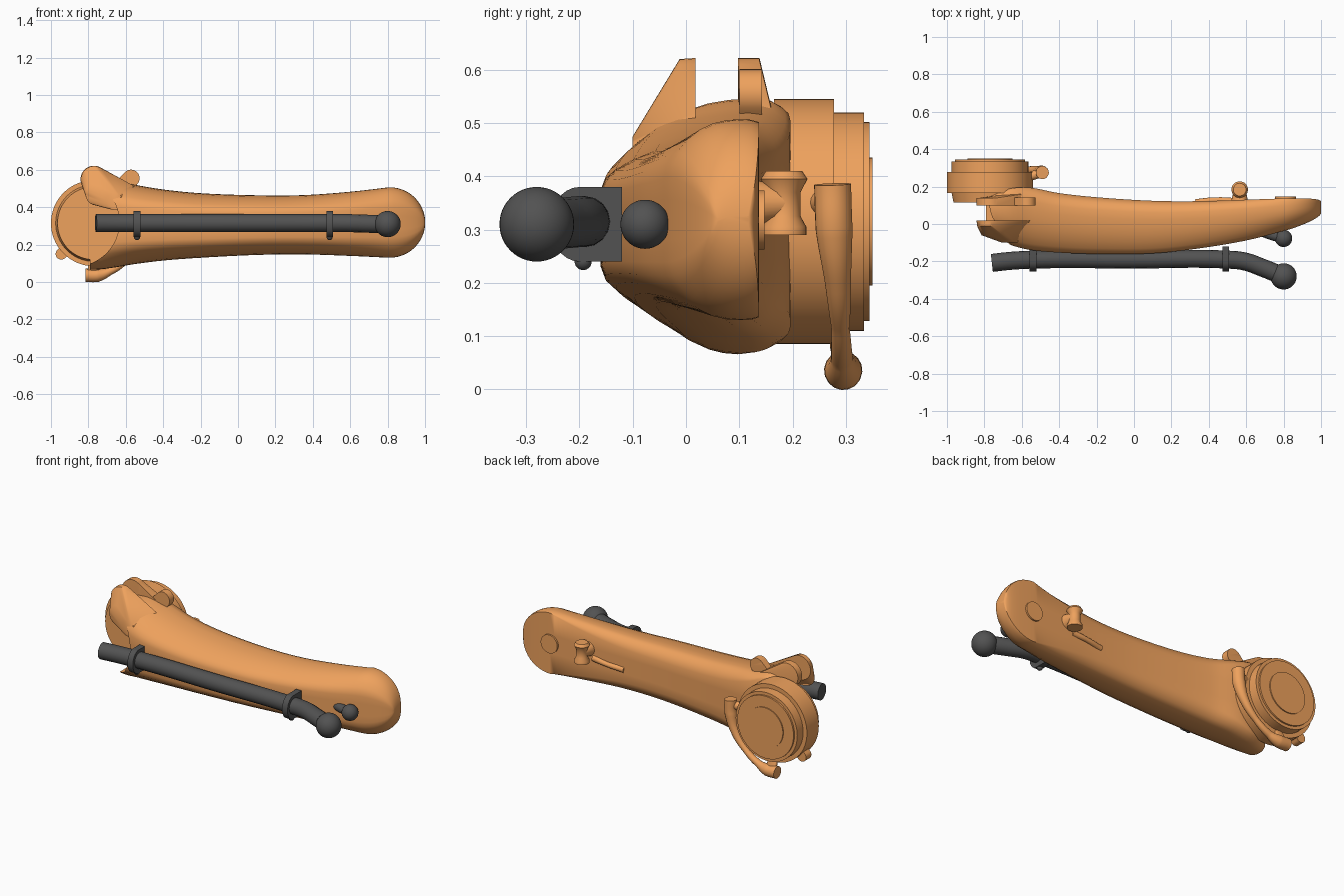
import bpy, bmesh, math
from mathutils import Vector

if "Cube" in bpy.data.objects:
    bpy.data.objects.remove(bpy.data.objects["Cube"])


def material(name, rgb):
    m = bpy.data.materials.new(name)
    m.diffuse_color = (*rgb, 1)
    m.use_nodes = True
    m.node_tree.nodes["Principled BSDF"].inputs["Base Color"].default_value = m.diffuse_color
    return m


ORANGE = material("orange_paint", (0.86, 0.36, 0.11))
DARK = material("dark_rubber", (0.085, 0.085, 0.085))


def finish(ob, mat, angle=35):
    ob.data.materials.append(mat)
    bpy.ops.object.select_all(action='DESELECT')
    ob.select_set(True)
    bpy.context.view_layer.objects.active = ob
    bpy.ops.object.shade_smooth_by_angle(angle=math.radians(angle))
    return ob


def from_bmesh(name, bm):
    bmesh.ops.recalc_face_normals(bm, faces=bm.faces)
    me = bpy.data.meshes.new(name)
    bm.to_mesh(me)
    bm.free()
    ob = bpy.data.objects.new(name, me)
    bpy.context.collection.objects.link(ob)
    return ob


def loft(name, loops):
    """Skin a list of closed point loops and cap both ends."""
    bm = bmesh.new()
    rings = [[bm.verts.new(p) for p in loop] for loop in loops]
    for a, b in zip(rings, rings[1:]):
        for i in range(len(a)):
            bm.faces.new((a[i], a[i - 1], b[i - 1], b[i]))
    bm.faces.new(rings[0])
    bm.faces.new(rings[-1])
    return from_bmesh(name, bm)


def disc(x, y, z, r, n=64):
    """Circle of points facing y."""
    return [(x + r * math.cos(t), y, z + r * math.sin(t))
            for t in (2 * math.pi * i / n for i in range(n))]


def lathe_y(name, x, z, profile):
    return loft(name, [disc(x, y, z, r) for y, r in profile])


def hull(name, discs, mat, angle=35):
    """Convex hull of discs facing y: (x, y, z, radius)."""
    bm = bmesh.new()
    for d in discs:
        for p in disc(*d, 32):
            bm.verts.new(p)
    bmesh.ops.convex_hull(bm, input=bm.verts[:])
    loose = [v for v in bm.verts if not v.link_faces]
    bmesh.ops.delete(bm, geom=loose, context='VERTS')
    return finish(from_bmesh(name, bm), mat, angle)


def tube(name, pts, radius, mat):
    """Smooth tube; pts = (x, y, z, radius factor)."""
    cu = bpy.data.curves.new(name, 'CURVE')
    cu.dimensions = '3D'
    cu.bevel_depth, cu.bevel_resolution = radius, 6
    cu.use_fill_caps, cu.resolution_u = True, 12
    sp = cu.splines.new('BEZIER')
    sp.bezier_points.add(len(pts) - 1)
    for p, (x, y, z, f) in zip(sp.bezier_points, pts):
        p.co, p.radius = (x, y, z), f
        p.handle_left_type = p.handle_right_type = 'AUTO'
    ob = bpy.data.objects.new(name, cu)
    bpy.context.collection.objects.link(ob)
    bpy.ops.object.select_all(action='DESELECT')
    ob.select_set(True)
    bpy.context.view_layer.objects.active = ob
    bpy.ops.object.convert(target='MESH')
    return finish(bpy.context.object, mat)


def ball(name, loc, r, mat):
    bpy.ops.mesh.primitive_uv_sphere_add(segments=40, ring_count=24, radius=r, location=loc)
    bpy.context.object.name = name
    return finish(bpy.context.object, mat)


def hermite(rows, x):
    """Smooth interpolation of rows keyed by their first value."""
    i = max(k for k in range(len(rows) - 1) if rows[k][0] <= x)

    def slope(k, c):
        a, b = max(k - 1, 0), min(k + 1, len(rows) - 1)
        return (rows[b][c] - rows[a][c]) / (rows[b][0] - rows[a][0])
    w = rows[i + 1][0] - rows[i][0]
    t = (x - rows[i][0]) / w
    return [(2 * t**3 - 3 * t**2 + 1) * rows[i][c] + (t**3 - 2 * t**2 + t) * w * slope(i, c)
            + (3 * t**2 - 2 * t**3) * rows[i + 1][c] + (t**3 - t**2) * w * slope(i + 1, c)
            for c in range(1, len(rows[0]))]


# Arm body: stations of x, bottom z, top z, front y, back y, back fullness
stations = [
    (-0.79, .066, .53, -.055, .14, .9), (-0.74, .068, .54, -.08, .16, .9),
    (-0.66, .078, .545, -.112, .19, .9), (-0.56, .095, .522, -.138, .195, .8),
    (-0.40, .115, .495, -.153, .165, .65), (-0.20, .13, .475, -.16, .143, .6),
    (0.10, .145, .464, -.157, .124, .6), (0.35, .148, .465, -.13, .122, .65),
    (0.60, .140, .483, -.088, .130, .8), (0.81, .130, .507, -.035, .137, .97)]
sections = []
for k in range(57):
    x = -0.79 + 1.60 * k / 56
    sections.append((x, *hermite(stations, x)))
for k in range(1, 13):
    a = math.pi / 2 * k / 12.3
    c = math.cos(a)
    sections.append((.81 + .191 * math.sin(a), .3185 - .1885 * c, .3185 + .1885 * c,
                     -.035 + .055 * math.sin(a) + .04 * (1 - c), .137 - .02 * (1 - c)**2, .97))
loops = []
for x, zb, zt, yf, yb, bk in sections:
    half = [(0, .2), (0, .42), (.03, .56), (.10, .67), (.22, .80), (.36, .90), (.50, .96),
            (.64, .99), (.78, 1), (.90, .5 + .5 * bk**.25), (.97, .35 + .65 * bk), (1, bk), (1, .3)]
    prof = half + [(u, -v) for u, v in reversed(half)]
    zc, h = (zb + zt) / 2, (zt - zb) / 2
    loops.append([(x, yf + (yb - yf) * u, zc + h * v) for u, v in prof])
body = loft("arm_body", loops)

# Round relief cut in the joint end
cutter = lathe_y("relief_cutter", -.87, .32, [(-.4, .235), (.11, .235)])
cutter.hide_render = True
mod = body.modifiers.new("relief", 'BOOLEAN')
mod.operation, mod.solver, mod.object = 'DIFFERENCE', 'EXACT', cutter
bpy.context.view_layer.objects.active = body
bpy.ops.object.modifier_apply(modifier="relief")
bpy.data.objects.remove(cutter)
finish(body, ORANGE, 55)

# Joint housing with stepped cover, and pivot cap at the far end
finish(lathe_y("joint_housing", -.77, .315, [
    (.115, .195), (.165, .205), (.165, .23), (.278, .23), (.278, .205), (.334, .205),
    (.334, .187), (.344, .187), (.344, .12), (.35, .12)]), ORANGE)
finish(lathe_y("pivot_cap", .81, .318, [(.12, .055), (.147, .055)]), ORANGE)

# Clevis lugs on top of the joint
hull("front_lug", [(-.77, .018, .55, .072), (-.77, -.012, .552, .068),
                   (-.755, -.06, .47, .06), (-.66, -.10, .43, .045),
                   (-.60, .018, .47, .06)], ORANGE, 50)
hull("rear_lug", [(-.77, .098, .55, .072), (-.77, .138, .55, .072),
                  (-.62, .10, .47, .06), (-.62, .16, .47, .06)], ORANGE)
hull("side_lug", [(-.572, .10, .555, .046), (-.572, .143, .555, .046),
                  (-.64, .10, .48, .05), (-.64, .14, .48, .05)], ORANGE)

# Strap wrapped round the housing, ending in a foot, plus small housing tab
tube("housing_strap", [(-.49, .275, .385, 1), (-.495, .278, .30, 1), (-.53, .285, .20, .7),
                       (-.60, .29, .115, .5), (-.69, .293, .055, .6), (-.75, .295, .036, 1),
                       (-.815, .295, .036, 1.03)], .035, ORANGE)
tube("strap_link", [(-.57, .25, .35, 1), (-.49, .275, .35, 1)], .024, ORANGE)
hull("foot_mount", [(-.775, .285, .036, .03), (-.775, .305, .036, .03),
                    (-.77, .27, .11, .03)], ORANGE)
hull("housing_tab", [(-.945, .20, .15, .03), (-.945, .25, .15, .03), (-.9, .2, .2, .03),
                     (-.9, .25, .2, .03)], ORANGE)

# Cable spool and small bracket on the back
spool = [(.29, .042), (.305, .042), (.325, .031), (.37, .031), (.395, .044), (.41, .034)]
finish(loft("cable_spool", [[(.565 + r * math.cos(t), .184 + r * math.sin(t), z)
                             for t in (math.pi * i / 16 for i in range(32))]
                            for z, r in spool]), ORANGE)
hull("spool_mount", [(.565, .10, .35, .05), (.565, .19, .35, .03)], ORANGE)
tube("cable_bracket", [(.53, .12, .30, 1.1), (.44, .128, .29, .8), (.33, .115, .28, 1)], .018, ORANGE)

# Hose along the front with ball ends
tube("hose", [(-.76, -.208, .315, 1), (-.66, -.197, .315, 1), (-.52, -.19, .315, 1),
              (0, -.19, .315, 1), (.49, -.19, .315, 1), (.59, -.2, .315, 1),
              (.69, -.235, .312, 1), (.80, -.28, .31, 1)], .048, DARK)
ball("hose_end", (.80, -.28, .31), .07, DARK)
tube("small_stem", [(.66, -.03, .31, 1), (.73, -.058, .31, 1), (.80, -.077, .31, 1)], .026, DARK)
ball("small_stem_end", (.80, -.077, .31), .046, DARK)

# Hose clamps: block with a rounded nose, and a screw underneath
for side, x in (("left", -.54), ("right", .49)):
    outline = [(-.12, .24), (-.12, .38), (-.20, .38)]
    outline += [(-.2 - .055 * math.sin(t), .31 + .07 * math.cos(t))
                for t in (math.pi * i / 14 for i in range(1, 14))] + [(-.20, .24)]
    finish(loft(side + "_hose_clamp", [[(x + s, y, z) for y, z in outline]
                                       for s in (-.018, .018)]), DARK)
    ball(side + "_clamp_screw", (x, -.193, .24), .016, DARK)
